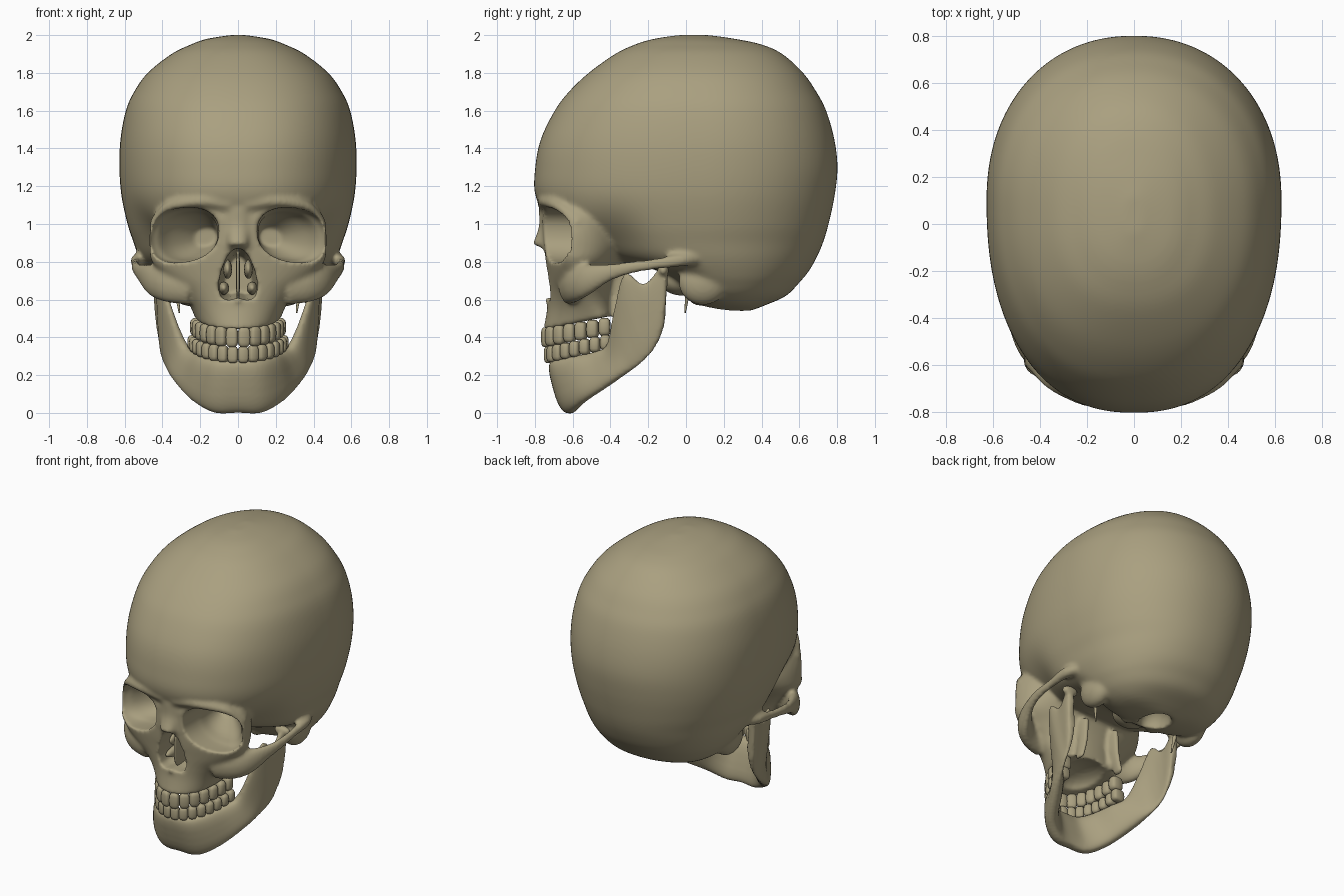
import bpy, bmesh, math
from mathutils import Vector, Matrix

if "Cube" in bpy.data.objects:
    bpy.data.objects.remove(bpy.data.objects["Cube"])

bone = bpy.data.materials.new("bone")
bone.diffuse_color = (0.40, 0.35, 0.215, 1)
bone.use_nodes = True
bone.node_tree.nodes["Principled BSDF"].inputs["Base Color"].default_value = bone.diffuse_color


def power(c, p):
    return math.copysign(abs(c) ** p, c)


def spline(rows, n=7):
    """Catmull-Rom interpolation of rows of numbers."""
    out = []
    for i in range(len(rows) - 1):
        a, b, c, d = rows[max(i - 1, 0)], rows[i], rows[i + 1], rows[min(i + 2, len(rows) - 1)]
        for k in range(n):
            t = k / n
            out.append([0.5 * (2 * q + (r - p) * t + (2 * p - 5 * q + 4 * r - s) * t * t
                               + (3 * q - p - 3 * r + s) * t ** 3) for p, q, r, s in zip(a, b, c, d)])
    return out + [list(rows[-1])]


def loft(bm, rings):
    vs = [[bm.verts.new(p) for p in r] for r in rings]
    n = len(vs[0])
    for a, b in zip(vs, vs[1:]):
        for i in range(n):
            bm.faces.new((a[i], a[(i + 1) % n], b[(i + 1) % n], b[i]))
    bm.faces.new(vs[0])
    bm.faces.new(vs[-1])


def angles(n):
    return [2 * math.pi * i / n for i in range(n)]


def slices(bm, rows, nf, nb, warp):
    """Stack of horizontal sections: z, front y, back y, half width, y of widest point."""
    rings = []
    for z, yf, yb, w, yc in spline(rows):
        ring = []
        for a in angles(112):
            c, s = math.cos(a), math.sin(a)
            e = 2 / (nb if s > 0 else nf)
            ring.append(warp(w * power(c, e), yc + ((yb - yc) if s > 0 else (yc - yf)) * power(s, e), z))
        rings.append(ring)
    loft(bm, rings)


def tube(bm, rows, side=1, n=14):
    """Swept oval: x, y, z, horizontal radius, vertical radius."""
    rows = spline([(r[0] * side,) + tuple(r[1:]) for r in rows])
    pts = [Vector(r[:3]) for r in rows]
    run = (pts[-1] - pts[0]).normalized()
    up = Vector((0, 1, 0)) if abs(run.z) > 0.8 else Vector((0, 0, 1))
    rings = []
    for i, r in enumerate(rows):
        t = (pts[min(i + 1, len(pts) - 1)] - pts[max(i - 1, 0)]).normalized()
        h = t.cross(up).normalized()
        v = h.cross(t)
        rings.append([pts[i] + h * r[3] * math.cos(a) + v * r[4] * math.sin(a) for a in angles(n)])
    loft(bm, rings)


def blob(bm, loc, rad, p=1.0, turn=0.0, u=20, v=12):
    """Ellipsoid; p below 1 makes it boxier."""
    new = bmesh.ops.create_uvsphere(bm, u_segments=u, v_segments=v, radius=1)["verts"]
    rot = Matrix.Rotation(turn, 3, 'Z')
    for q in new:
        q.co = rot @ Vector([power(c, p) * r for c, r in zip(q.co, rad)]) + Vector(loc)


def make(name, bm):
    bmesh.ops.recalc_face_normals(bm, faces=bm.faces)
    for f in bm.faces:
        f.smooth = True
    me = bpy.data.meshes.new(name)
    bm.to_mesh(me)
    bm.free()
    me.materials.append(bone)
    ob = bpy.data.objects.new(name, me)
    bpy.context.collection.objects.link(ob)
    return ob


def fuse(ob, voxel, cutter=None, smooth=5):
    """Melt overlapping parts into one skin, carve it and soften it."""
    def remesh(size):
        m = ob.modifiers.new("fuse", 'REMESH')
        m.mode, m.voxel_size, m.use_smooth_shade = 'VOXEL', size, True
    if cutter:
        remesh(0.014)
        b = ob.modifiers.new("carve", 'BOOLEAN')
        b.operation, b.solver, b.object = 'DIFFERENCE', 'EXACT', cutter
    remesh(voxel)
    s = ob.modifiers.new("soften", 'SMOOTH')
    s.factor, s.iterations = 0.5, smooth
    dg = bpy.context.evaluated_depsgraph_get()
    me = bpy.data.meshes.new_from_object(ob.evaluated_get(dg))
    ob.modifiers.clear()
    ob.data = me
    me.materials.clear()
    me.materials.append(bone)
    for f in me.polygons:
        f.use_smooth = True
        f.material_index = 0


# Braincase, pinched at the temples
def temple(x, y, z):
    k = 0.2 * math.exp(-((y + 0.42) / 0.16) ** 2 - ((z - 0.85) / 0.16) ** 2)
    return (x * (1 - k), y, z)


bm = bmesh.new()
slices(bm, [(2.0, -.04, .12, .04, .04), (1.98, -.17, .26, .165, .04), (1.95, -.27, .40, .25, .05),
            (1.9, -.375, .51, .352, .06), (1.8, -.515, .62, .478, .07), (1.7, -.62, .69, .55, .08),
            (1.6, -.695, .742, .594, .09), (1.45, -.768, .785, .622, .1), (1.3, -.798, .802, .628, .1),
            (1.15, -.797, .787, .617, .1), (1.0, -.72, .755, .585, .1), (.9, -.60, .725, .552, .1),
            (.82, -.42, .69, .525, .12), (.75, -.14, .65, .49, .15), (.69, -.04, .60, .45, .18),
            (.62, .01, .53, .385, .2), (.57, .08, .42, .28, .25), (.54, .2, .34, .1, .27)], 2.3, 2.15, temple)


# Facial block with the upper jaw, its lower edge rising towards the back
def rise(x, y, z):
    if z < .62:
        z += .07 * min(max((y + .745) / .345, 0), 1) * (.62 - z) / .17
    return (x, y, z)


slices(bm, [(1.14, -.72, -.3, .37, -.55), (1.06, -.76, -.3, .44, -.58), (.98, -.76, -.3, .465, -.59),
            (.88, -.752, -.3, .468, -.59), (.8, -.745, -.34, .455, -.59), (.72, -.735, -.37, .38, -.6),
            (.64, -.732, -.38, .30, -.57), (.55, -.735, -.38, .255, -.52), (.44, -.755, -.38, .225, -.45)],
       2.0, 2.1, rise)
# Nasal bones and spine
tube(bm, [(0, -.745, 1.08, .07, .035), (0, -.745, .98, .06, .035), (0, -.775, .88, .055, .04)])
blob(bm, (0, -.725, .597), (.02, .03, .016))
# Skull base
blob(bm, (0, -.02, .70), (.13, .12, .08))
for s in (1, -1):
    # Brow ridge
    tube(bm, [(.04, -.75, 1.105, .035, .04), (.2, -.745, 1.12, .033, .03), (.36, -.67, 1.09, .03, .03),
              (.445, -.57, 1.00, .025, .03)], s)
    # Cheek bone and arch
    tube(bm, [(.25, -.62, .67, .06, .10), (.37, -.59, .685, .055, .10), (.45, -.53, .705, .045, .085),
              (.51, -.42, .74, .027, .05), (.54, -.3, .768, .022, .035), (.542, -.15, .79, .022, .03),
              (.53, -.02, .81, .035, .035), (.47, .1, .82, .03, .03)], s)
    # Mastoid, condyle and plate behind the palate
    blob(bm, (s * .385, .09, .69), (.075, .13, .12))
    blob(bm, (s * .1, .08, .61), (.04, .07, .045))
    tube(bm, [(s * .12, -.36, .76, .025, .06), (s * .13, -.35, .6, .02, .05), (s * .16, -.34, .47, .016, .04)])
skull = make("skull", bm)

# Cutter for the eye sockets, nose, palate, ears and spinal opening
bm = bmesh.new()
for s in (1, -1):
    rings = []
    for y, cx, cz, rx, rz in spline([(-.95, .325, .945, .225, .145), (-.64, .289, .94, .187, .143),
                                     (-.56, .262, .937, .155, .13), (-.48, .23, .935, .125, .11),
                                     (-.36, .17, .93, .06, .05)]):
        ring = []
        for a in angles(32):
            dx, dz = rx * power(math.cos(a), .9), rz * power(math.sin(a), .85)
            ring.append((s * (cx + dx), y, cz + dz - .1 * dx))
        rings.append(ring)
    loft(bm, rings)
    blob(bm, (s * .49, -.03, .735), (.09, .03, .03))
nose = [(0, .61), (.05, .595), (.09, .61), (.106, .67), (.09, .75), (.062, .82), (.032, .862), (0, .872)]
nose += [(-x, z) for x, z in nose[-2:0:-1]]
loft(bm, [[(x * k, y, .72 + (z - .72) * k) for x, z in nose] for y, k in ((-.95, 1), (-.65, 1), (-.45, .75))])
blob(bm, (0, -.48, .44), (.165, .2, .1))
blob(bm, (0, .2, .55), (.09, .12, .12))
cutter = make("socket_cutter", bm)
cutter.hide_render = True
fuse(skull, 0.011, cutter)
bpy.data.objects.remove(cutter)

# Nasal septum and shells
bm = bmesh.new()
blob(bm, (0, -.58, .73), (.01, .12, .14), .6)
for s in (1, -1):
    blob(bm, (s * .075, -.56, .66), (.028, .12, .035))
    blob(bm, (s * .055, -.55, .76), (.024, .12, .05))
make("nasal_septum", bm)

# Styloid spikes
bm = bmesh.new()
for s in (1, -1):
    tube(bm, [(s * .34, .03, .74, .022, .022), (s * .325, .01, .64, .013, .013), (s * .31, -.005, .53, .004, .004)])
make("styloid_spikes", bm)

# Lower jaw: bottom point, top point, half thickness
half = [(0, -.62, 0, 0, -.695, .28, .05), (.12, -.605, 0, .1, -.68, .28, .05),
        (.22, -.54, .055, .175, -.6, .30, .045), (.30, -.42, .135, .225, -.48, .325, .042),
        (.355, -.32, .205, .28, -.41, .37, .036), (.38, -.26, .245, .355, -.375, .56, .026),
        (.395, -.21, .285, .41, -.325, .74, .022), (.4, -.17, .335, .42, -.225, .685, .02),
        (.405, -.14, .39, .43, -.14, .765, .026), (.41, -.115, .46, .435, -.095, .765, .024)]
rows = spline([(-r[0], r[1], r[2], -r[3]) + r[4:] for r in half[:0:-1]] + half)
mids = [(Vector(r[:3]) + Vector(r[3:6])) / 2 for r in rows]
rings = []
for i, r in enumerate(rows):
    t = mids[min(i + 1, len(rows) - 1)] - mids[max(i - 1, 0)]
    v = Vector((-t.y, t.x, 0)).normalized() * r[6]
    u = (Vector(r[3:6]) - Vector(r[:3])) / 2
    rings.append([mids[i] + u * power(math.cos(a), .7) + v * power(math.sin(a), .7) for a in angles(24)])
bm = bmesh.new()
loft(bm, rings)
for s in (1, -1):
    blob(bm, (s * .425, -.12, .755), (.06, .03, .032))
fuse(make("lower_jaw", bm), 0.011)


# Teeth spaced evenly along the dental arch
def teeth(name, count, ax, front, z0, hz, lift):
    bm = bmesh.new()
    depth = -.40 - front
    path = [(ax * math.sin(i * math.pi / 1000), -.40 - depth * math.cos(i * math.pi / 1000)) for i in range(501)]
    run = [0]
    for a, b in zip(path, path[1:]):
        run.append(run[-1] + math.dist(a, b))
    step = run[-1] / count
    for k in range(count):
        i = next(j for j, d in enumerate(run) if d >= (k + .5) * step)
        (x, y), (x2, y2) = path[i], path[i - 1]
        turn = math.atan2(y - y2, x - x2)
        f = k / (count - 1)
        for s in (1, -1):
            blob(bm, (s * x, y, z0 + lift * (y - front) / depth),
                 (step * .51, .024 + .02 * f, hz * (1 - .08 * f)), .6, s * turn, 16, 10)
    make(name, bm)


teeth("upper_teeth", 7, .212, -.745, .40, .053, .06)
teeth("lower_teeth", 8, .225, -.73, .308, .045, .07)
